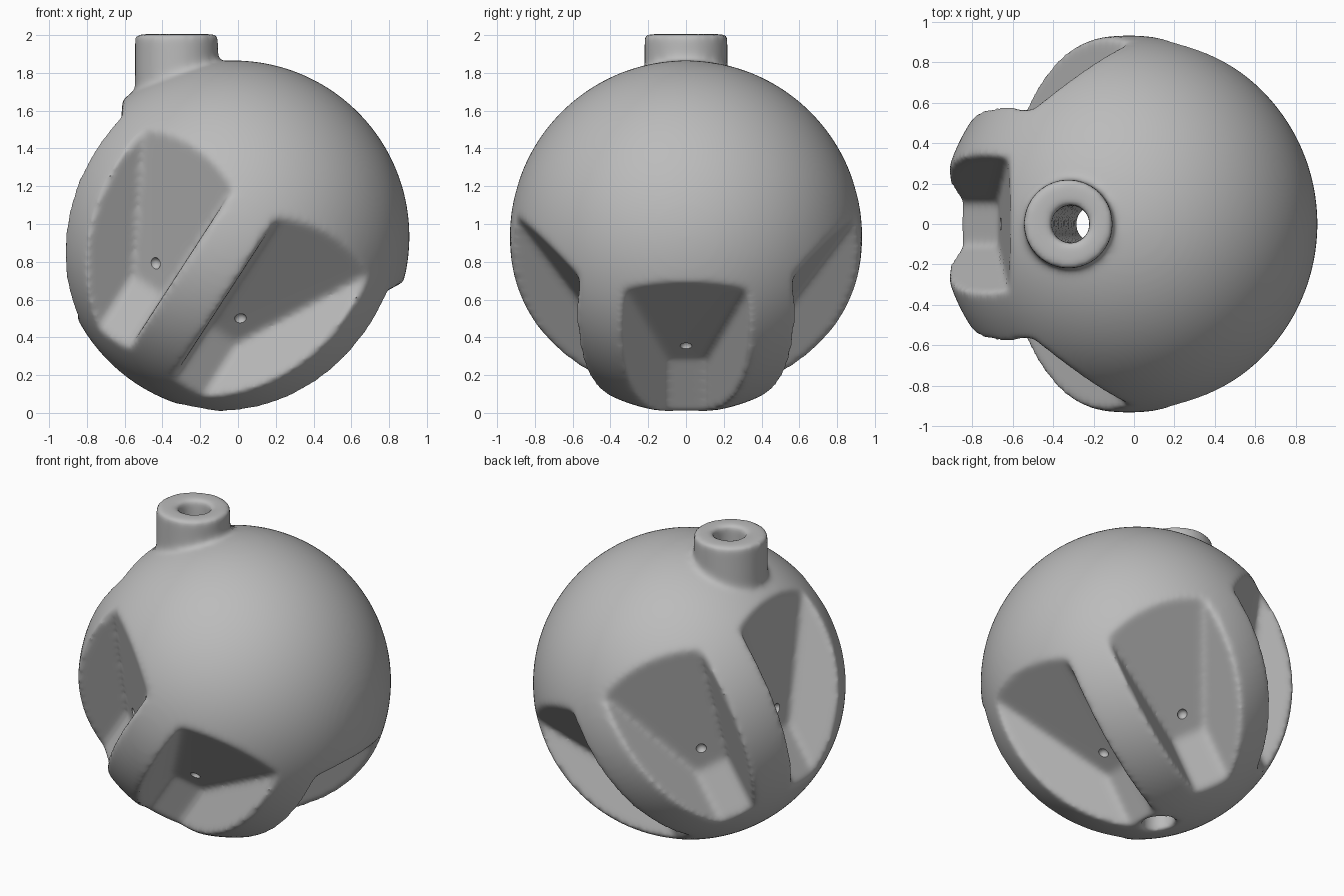
import bpy, bmesh, math
from mathutils import Matrix, Vector

if "Cube" in bpy.data.objects:
    bpy.data.objects.remove(bpy.data.objects["Cube"])

CENTRE = Vector((-0.025, 0, 0.933))
RADIUS = 0.933
TILT = math.radians(33)
# Frame of the pocket ring: tilted axis through the ball centre
RING = Matrix.Translation(CENTRE) @ Matrix.Rotation(TILT, 4, 'Y')

grey = bpy.data.materials.new("plain_grey")
grey.use_nodes = True
grey.diffuse_color = (0.5, 0.5, 0.5, 1)
grey.node_tree.nodes["Principled BSDF"].inputs["Base Color"].default_value = (0.5, 0.5, 0.5, 1)


def make_object(name, bm, helper=False):
    bmesh.ops.recalc_face_normals(bm, faces=bm.faces)
    mesh = bpy.data.meshes.new(name)
    bm.to_mesh(mesh)
    bm.free()
    mesh.materials.append(grey)
    obj = bpy.data.objects.new(name, mesh)
    bpy.context.collection.objects.link(obj)
    if helper:
        obj.hide_render = True
        obj.hide_set(True)
    return obj


def cylinder(name, radius, start, end):
    start, end = Vector(start), Vector(end)
    axis = end - start
    place = Matrix.Translation((start + end) / 2) @ axis.to_track_quat('Z', 'Y').to_matrix().to_4x4()
    bm = bmesh.new()
    bmesh.ops.create_cone(bm, cap_ends=True, segments=64, radius1=radius, radius2=radius,
                          depth=axis.length, matrix=place)
    return make_object(name, bm, helper=True)


def pocket_cutter(turn):
    # Wedge: narrow upright floor, parallel-ridge sides, sloping roof ending in a tip
    bm = bmesh.new()
    bm.verts.new((0.53, 0, -0.35))
    for side in (-1, 1):
        for r, t, h in ((0.47, 0.11, -0.46), (0.47, 0.11, -1.3), (1.2, 0.53, 0.85), (1.2, 0.53, -1.3)):
            bm.verts.new((r, side * t, h))
    bmesh.ops.convex_hull(bm, input=bm.verts[:])
    bmesh.ops.transform(bm, matrix=RING @ turn, verts=bm.verts)
    return make_object("pocket_cutter", bm, helper=True)


def combine(target, other, operation, solver='EXACT'):
    mod = target.modifiers.new(other.name, 'BOOLEAN')
    mod.object = other
    mod.operation = operation
    mod.solver = solver


# Main ball
bm = bmesh.new()
bmesh.ops.create_uvsphere(bm, u_segments=96, v_segments=64, radius=RADIUS, matrix=RING)
ball = make_object("pocketed_ball", bm)

# Neck on top
combine(ball, cylinder("neck", 0.22, (-0.325, 0, 1.3), (-0.325, 0, 2.005)), 'UNION')

# Six finger pockets around the tilted axis
turns = [Matrix.Rotation(math.radians(60 * i), 4, 'Z') for i in range(6)]
for turn in turns:
    combine(ball, pocket_cutter(turn), 'DIFFERENCE')

# Bore through the neck and the ball
combine(ball, cylinder("bore_cutter", 0.095, (-0.33, 0, 2.2), (-0.18, 0, -0.1)), 'DIFFERENCE')

# Soft fillets on every edge
remesh = ball.modifiers.new("even_mesh", 'REMESH')
remesh.mode = 'VOXEL'
remesh.voxel_size = 0.0165
soften = ball.modifiers.new("soft_edges", 'SMOOTH')
soften.factor = 0.5
soften.iterations = 16

# Small dimple at the tip of each pocket
bm = bmesh.new()
for turn in turns:
    bmesh.ops.create_icosphere(bm, subdivisions=3, radius=0.032,
                               matrix=RING @ turn @ Matrix.Translation((0.54, 0, -0.345)))
combine(ball, make_object("dimple_cutter", bm, helper=True), 'DIFFERENCE', 'MANIFOLD')

# Bake the shape and remove the cutters
bpy.context.view_layer.update()
shape = bpy.data.meshes.new_from_object(ball.evaluated_get(bpy.context.evaluated_depsgraph_get()))
cutters = [mod.object for mod in ball.modifiers if mod.type == 'BOOLEAN']
ball.modifiers.clear()
ball.data = shape
for cutter in cutters:
    bpy.data.objects.remove(cutter)
shape.materials.clear()
shape.materials.append(grey)
for poly in shape.polygons:
    poly.material_index = 0
bpy.context.view_layer.objects.active = ball
ball.select_set(True)
bpy.ops.object.shade_smooth_by_angle(angle=math.radians(40))
